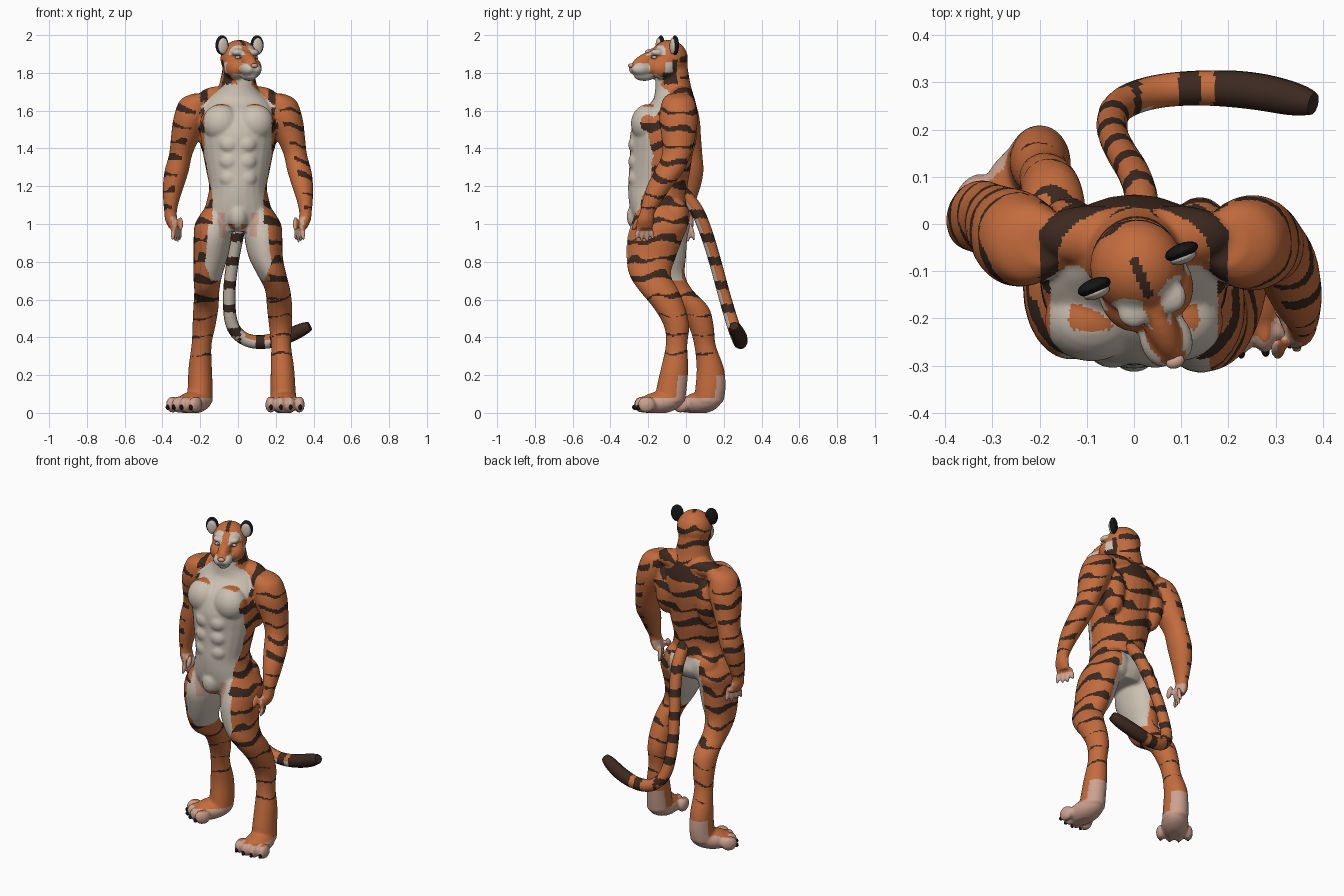
import bpy, bmesh
from math import sin, cos, pi, radians, hypot
from mathutils import Matrix, Vector

cube = bpy.data.objects.get("Cube")
if cube:
    bpy.data.objects.remove(cube, do_unlink=True)

# Colours
PALETTE = {
    "orange_fur": (.55, .15, .046), "cream_fur": (.6, .53, .45),
    "dark_stripe": (.045, .022, .014), "pink_skin": (.6, .36, .28),
    "black_claw": (.008, .008, .008), "eye_grey": (.5, .53, .52),
    "eye_iris": (.08, .14, .15),
}
MATS = []
for mat_name, rgb in PALETTE.items():
    mat = bpy.data.materials.new(mat_name)
    mat.use_nodes = True
    mat.diffuse_color = (*rgb, 1)
    mat.node_tree.nodes["Principled BSDF"].inputs["Base Color"].default_value = (*rgb, 1)
    MATS.append(mat)
ORANGE, CREAM, DARK, PINK, BLACK, GREY, IRIS = range(len(MATS))


def blob(bm, loc, radii, frame=Matrix(), tilt=0):
    """Ellipsoid, optionally tilted about its x axis."""
    m = frame @ Matrix.Translation(loc) @ Matrix.Rotation(radians(tilt), 4, 'X')
    bmesh.ops.create_uvsphere(bm, u_segments=20, v_segments=12, radius=1,
                              matrix=m @ Matrix.Diagonal((*radii, 1)))


def pair(bm, loc, radii, frame=Matrix(), tilt=0):
    for s in (1, -1):
        blob(bm, (s * loc[0], loc[1], loc[2]), radii, frame, tilt)


def loft(bm, rings, n=24, steps=4):
    """Closed tube through flat ellipses (x, y, z, rx, ry), smoothly interpolated."""
    pts = [Vector(r) for r in rings]
    pts = [pts[0]] + pts + [pts[-1]]
    dense = []
    for a, b, c, d in zip(pts, pts[1:], pts[2:], pts[3:]):
        for k in range(steps):
            t = k / steps
            dense.append(b + (c - a) * (t / 2) + (a * 2 - b * 5 + c * 4 - d) * (t * t / 2)
                         + (b * 3 - a - c * 3 + d) * (t ** 3 / 2))
    dense.append(pts[-1])
    loops = [[bm.verts.new((x + rx * cos(2 * pi * i / n), y + ry * sin(2 * pi * i / n), z))
              for i in range(n)] for x, y, z, rx, ry in dense]
    for lo, hi in zip(loops, loops[1:]):
        for i in range(n):
            j = (i + 1) % n
            bm.faces.new((lo[i], hi[i], hi[j], lo[j]))
    bm.faces.new(loops[0])
    bm.faces.new(loops[-1][::-1])


def add_object(name, data):
    obj = bpy.data.objects.new(name, data)
    bpy.context.collection.objects.link(obj)
    return obj


def bake(obj):
    """Replace an object by its evaluated mesh."""
    bpy.context.view_layer.update()
    dg = bpy.context.evaluated_depsgraph_get()
    mesh = bpy.data.meshes.new_from_object(obj.evaluated_get(dg))
    name = obj.name
    bpy.data.objects.remove(obj, do_unlink=True)
    return add_object(name, mesh)


def colour(obj, rule):
    """Set a material per face from its centre and normal."""
    obj.data.materials.clear()
    for mat in MATS:
        obj.data.materials.append(mat)
    for f in obj.data.polygons:
        f.material_index = rule(f.center, f.normal) if callable(rule) else rule
        f.use_smooth = True


def finish(bm, name, rule):
    bmesh.ops.recalc_face_normals(bm, faces=bm.faces)
    mesh = bpy.data.meshes.new(name)
    bm.to_mesh(mesh)
    bm.free()
    obj = add_object(name, mesh)
    colour(obj, rule)
    return obj


body, claws = bmesh.new(), bmesh.new()

# Torso and neck: centre y, height, half width, half depth
TORSO = [(-.07, 1.86, .075, .075), (-.07, 1.76, .095, .09), (-.065, 1.7, .115, .1),
         (-.065, 1.65, .165, .115), (-.095, 1.58, .195, .158), (-.12, 1.48, .2, .175),
         (-.13, 1.38, .187, .167), (-.14, 1.28, .168, .162), (-.15, 1.19, .153, .157),
         (-.147, 1.1, .172, .153), (-.13, 1.02, .19, .15), (-.13, .96, .12, .12)]
loft(body, [(0, *r) for r in TORSO])

# Muscles
pair(body, (.09, -.205, 1.535), (.1, .087, .1), tilt=-8)
for z in (1.42, 1.33, 1.24):
    pair(body, (.045, -.262, z), (.055, .044, .05))
pair(body, (.09, -.025, 1.675), (.12, .065, .055))
pair(body, (.14, -.02, 1.48), (.065, .078, .15))
pair(body, (.09, -.06, 1.04), (.09, .08, .1))
blob(body, (0, -.255, 1.04), (.055, .06, .075))

# Arms: x, height, radii shared, with a depth path per side
ARM = [(.19, 1.69, .05, .05), (.222, 1.655, .085, .085), (.25, 1.56, .092, .102),
       (.278, 1.46, .077, .09), (.303, 1.37, .062, .077), (.325, 1.28, .064, .078),
       (.342, 1.2, .056, .068), (.354, 1.12, .042, .052), (.357, 1.06, .033, .04),
       (.353, 1.02, .033, .046), (.34, .975, .024, .045)]
ARM_Y = {1: (-.04, -.04, -.04, -.04, -.05, -.09, -.14, -.18, -.205, -.215, -.22),
         -1: (-.04, -.04, -.03, -.01, .01, .015, .01, 0, -.005, -.005, -.005)}
for s, ys in ARM_Y.items():
    loft(body, [(s * x, y, z, rx, ry) for (x, z, rx, ry), y in zip(ARM, ys)])
    hand_y = ys[-1]
    for k in range(4):
        blob(body, (s * (.345 - .012 * k), hand_y - .037 + .025 * k, .957 - .005 * (k % 3)),
             (.014, .012, .048), tilt=9 * k - 14)
    blob(body, (s * .305, hand_y - .045, 1.0), (.016, .016, .042), tilt=-25)

# Legs: height and radii shared, with a path per side
LEG = [(1.08, .07, .12), (1, .098, .15), (.92, .1, .147), (.82, .09, .13), (.73, .077, .11),
       (.65, .067, .105), (.56, .067, .085), (.46, .061, .067), (.36, .053, .057),
       (.24, .062, .072), (.14, .066, .08), (.06, .07, .08)]
LEG_XY = {
    1: ((.11, .13, .135, .148, .18, .21, .22, .225, .228, .235, .238, .24),
        (-.14, -.14, -.165, -.185, -.19, -.145, -.09, -.05, -.05, -.06, -.075, -.085)),
    -1: ((-.11, -.13, -.135, -.145, -.16, -.165, -.17, -.18, -.193, -.2, -.2, -.205),
         (-.13, -.13, -.14, -.13, -.115, -.07, .035, .08, .1, .128, .13, .12))}
for s, (xs, ys) in LEG_XY.items():
    loft(body, [(x, y, z, rx, ry) for x, y, (z, rx, ry) in zip(xs, ys, LEG)])
    # Paw with four toes and claws
    foot = Matrix.Translation((xs[-1], ys[-1], 0)) @ Matrix.Rotation(radians(4 if s > 0 else -38), 4, 'Z')
    blob(body, (0, -.05, .055), (.078, .125, .06), foot, tilt=8)
    for k in (-1.5, -.5, .5, 1.5):
        y = -.15 + .014 * abs(k)
        blob(body, (k * .051, y, .044), (.028, .048, .044), foot)
        blob(claws, (k * .052, y - .042, .03), (.009, .014, .014), foot, tilt=25)
finish(claws, "toe_claws", BLACK)

# Head, turned towards the model's left
HEAD = Matrix.Translation((.01, -.1, 0)) @ Matrix.Rotation(radians(22), 4, 'Z')
HEAD_INV = HEAD.inverted()
blob(body, (0, .01, 1.875), (.1, .102, .1), HEAD)
pair(body, (.045, -.04, 1.825), (.057, .077, .06), HEAD)
pair(body, (.02, -.155, 1.82), (.036, .056, .035), HEAD)
blob(body, (0, -.115, 1.865), (.036, .095, .042), HEAD, tilt=22)
blob(body, (0, -.13, 1.785), (.038, .06, .028), HEAD)
pair(body, (.042, -.075, 1.908), (.036, .036, .02), HEAD)


def stripe(p, width, period=.1):
    wave = p.z + .014 * sin(21 * p.x + 9 * p.y) + .008 * sin(41 * p.y + 17 * p.x)
    return (wave / period) % 1 < width * (.75 + .45 * sin(29 * p.x - 19 * p.y + 40 * p.z))


def head_rule(p, n):
    q = HEAD_INV @ p
    a = abs(q.x)
    if q.y < -.12 and q.z < 1.85 and not (a < .026 and q.z > 1.835):
        return CREAM
    if q.z < 1.795 and q.y < -.05 and a < .075:
        return CREAM
    if .02 < a < .08 and 1.895 < q.z < 1.945 and q.y < -.04:
        return CREAM
    # Cheek ruff with a dark edge
    if a > .06 and q.z < 1.87 and q.y < .02:
        if q.y > -.005 or (q.z < 1.8 and q.y > -.06):
            return DARK
        return CREAM if q.y > -.05 and q.z < 1.855 else ORANGE
    if a < .01 and q.z > 1.94 and -.06 < q.y < .03:
        return DARK
    return DARK if q.y > .035 and n.z < .7 and stripe(p, .38, .085) else ORANGE


def leg_rule(p, n, a, out):
    if p.z < .08 or (p.z < .2 and n.y > .3):
        return PINK
    if p.z > .7:
        limit = .18 - max(0, .8 - p.z) * .4 if n.y < 0 else .12
        if a < limit and out < .4:
            return PINK if p.z > .93 and .06 < a < .1 and n.y < -.2 else CREAM
        return DARK if out > -.3 and stripe(p, .4) else ORANGE
    if p.z < .3:
        return ORANGE
    return DARK if stripe(p, .12 if p.z < .6 else .3) else ORANGE


def body_rule(p, n):
    a = abs(p.x)
    out = n.x * (1 if p.x > 0 else -1)
    if p.z > 1.74:
        return head_rule(p, n)
    # Arms and hands
    if p.z > .88 and a > .2 + max(0, 1.45 - p.z) * .14:
        if p.z < 1.04 and (out < 0 or p.z < .965):
            return PINK
        return DARK if out > -.2 and n.z < .6 and p.z > 1.08 and stripe(p, .34, .088) else ORANGE
    if p.z < 1.0:
        return leg_rule(p, n, a, out)
    # Pale chest, belly and seat
    if p.z > 1.62:
        pale = n.y < -.3 and a < .09 + (1.72 - p.z) * 1.1
    elif p.z > 1.35:
        pale = p.y < -.1 and a < .178
    else:
        pale = p.y < -.18 and a < .135 + max(0, p.z - 1.15) * .2
    if pale or (p.z < 1.1 and n.y > 0 and a < .1 and out < .3):
        return PINK if p.z < 1.06 and .07 < a < .11 and n.y < 0 else CREAM
    # Dark collar over the shoulders
    if p.z > 1.56 and n.z > .1:
        if .9 < hypot(p.x / .18, (p.y + .07) / .12) < 1.2 and p.y > -.15:
            return DARK
        if n.z > .35:
            return ORANGE
    return DARK if stripe(p, .44) else ORANGE


# Fuse the body into one smooth skin
obj = finish(body, "body", ORANGE)
remesh = obj.modifiers.new("fuse", 'REMESH')
remesh.mode, remesh.voxel_size = 'VOXEL', .0075
soften = obj.modifiers.new("soften", 'SMOOTH')
soften.factor, soften.iterations = .5, 7
obj = bake(obj)
for v in obj.data.vertices:
    v.co.z = max(v.co.z, 0)
colour(obj, body_rule)

# Tail: x, y, z, thickness
TAIL = [(.02, -.03, 1.18, 1), (.02, .05, 1.1, 1.05), (0, .11, .95, 1), (-.03, .155, .8, .95),
        (-.05, .2, .63, .95), (-.04, .25, .46, 1), (.03, .28, .385, 1.05), (.13, .29, .37, 1.1),
        (.25, .285, .4, 1.2), (.36, .26, .45, 1.05), (.38, .255, .46, .7)]
path = bpy.data.curves.new("tail", 'CURVE')
path.dimensions, path.bevel_depth, path.bevel_resolution = '3D', .034, 4
path.use_fill_caps, path.resolution_u = True, 16
spline = path.splines.new('NURBS')
spline.points.add(len(TAIL) - 1)
spline.use_endpoint_u, spline.order_u = True, 3
for point, (x, y, z, r) in zip(spline.points, TAIL):
    point.co, point.radius = (x, y, z, 1), r


def tail_rule(p, n):
    # Distance down the tail, then along its sideways sweep
    along = 1.2 - p.z if p.x < 0 or p.z > .6 else .78 + p.x
    if p.x > .17 or along % .125 < .045:
        return DARK
    return CREAM if n.y < -.4 and n.z < .35 else ORANGE


colour(bake(add_object("tail", path)), tail_rule)

# Ears, eyes and nose
for name, loc, radii, tone in (
        ("ears", (.1, .005, 1.947), (.037, .017, .052), BLACK),
        ("inner_ears", (.099, -.009, 1.942), (.029, .013, .043), CREAM),
        ("eyes", (.044, -.092, 1.882), (.02, .014, .009), GREY),
        ("irises", (.043, -.102, 1.882), (.007, .006, .007), IRIS)):
    bm = bmesh.new()
    pair(bm, loc, radii, HEAD)
    finish(bm, name, tone)
bm = bmesh.new()
blob(bm, (0, -.207, 1.838), (.02, .014, .012), HEAD)
finish(bm, "nose", PINK)
